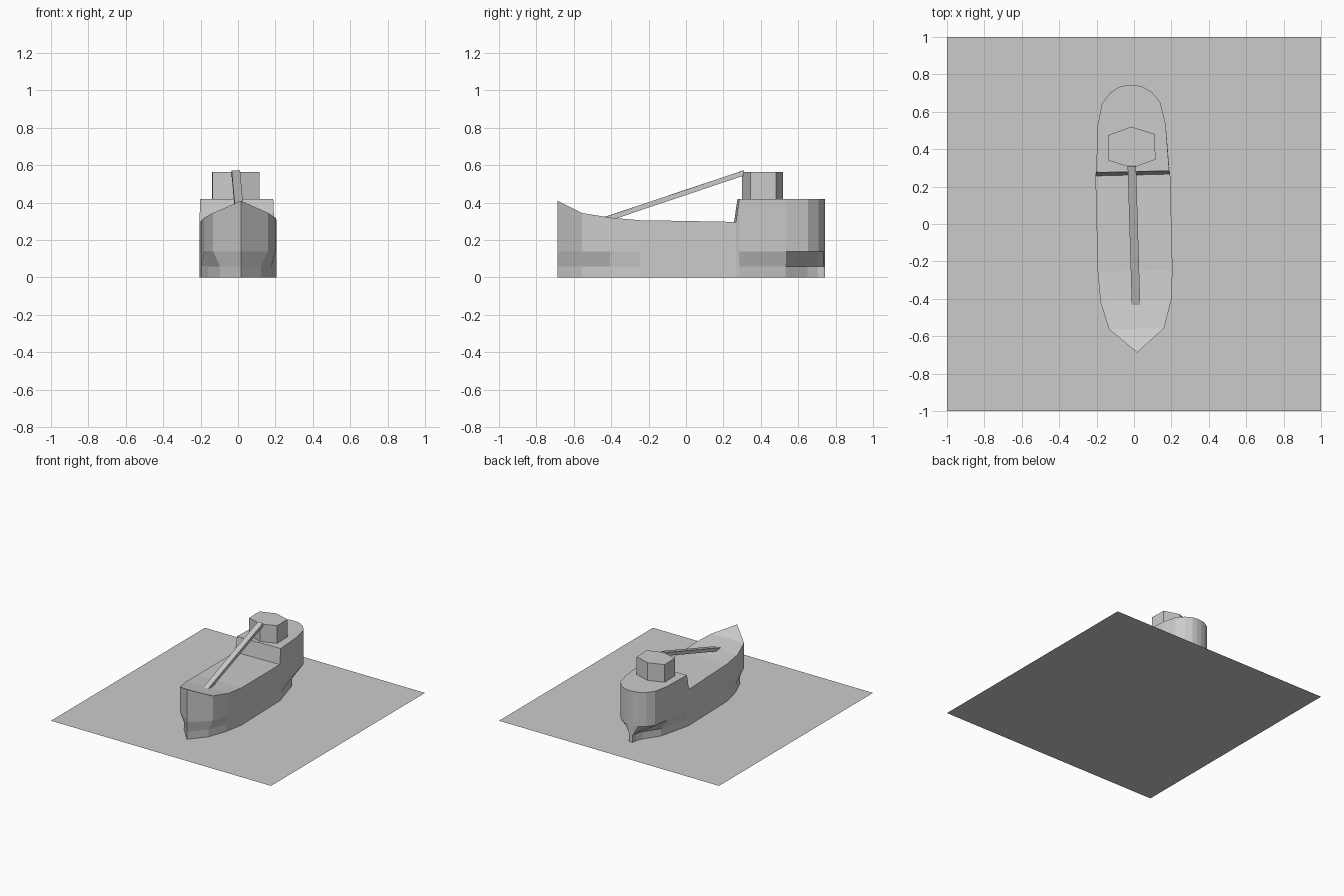
import bpy, bmesh, math
from mathutils import Vector, Matrix

if "Cube" in bpy.data.objects:
    bpy.data.objects.remove(bpy.data.objects["Cube"])

YAW = math.radians(1.4)  # the ship lies slightly turned on the water


def make(name, bm, yaw=YAW):
    bmesh.ops.remove_doubles(bm, verts=bm.verts, dist=0.0005)
    bmesh.ops.recalc_face_normals(bm, faces=bm.faces)
    bm.transform(Matrix.Rotation(yaw, 4, 'Z'))
    mesh = bpy.data.meshes.new(name)
    bm.to_mesh(mesh)
    bm.free()
    obj = bpy.data.objects.new(name, mesh)
    bpy.context.collection.objects.link(obj)
    return obj


# Water surface
bm = bmesh.new()
bmesh.ops.create_grid(bm, x_segments=1, y_segments=1, size=1)
make("water", bm, 0)

# Hull stations from bow to stern: y, upper half width, lower half width, deck height
stations = [
    (-0.688, 0.0, 0.0, 0.41),
    (-0.56, 0.147, 0.11, 0.345),
    (-0.41, 0.19, 0.168, 0.32),
    (-0.25, 0.2, 0.2, 0.306),
    (0.0, 0.2, 0.2, 0.302),
    (0.262, 0.2, 0.2, 0.297),
    (0.28, 0.195, 0.197, 0.42),
    (0.53, 0.182, 0.13, 0.42),
    (0.65, 0.155, 0.045, 0.42),
    (0.705, 0.11, 0.02, 0.42),
    (0.735, 0.06, 0.018, 0.42),
    (0.743, 0.02, 0.015, 0.42),
]
bm = bmesh.new()
rings = []
for y, up, low, top in stations:
    side = [(low, 0.0), (low, 0.06), (up, 0.14), (up, top)]
    ring = side + [(-x, z) for x, z in reversed(side)]
    rings.append([bm.verts.new((x, y, z)) for x, z in ring])
for a, b in zip(rings, rings[1:]):
    for i in range(7):
        bm.faces.new((a[i], a[i + 1], b[i + 1], b[i]))
# Stern closing faces
s = rings[-1]
for i in range(3):
    bm.faces.new((s[i], s[i + 1], s[6 - i], s[7 - i]))
make("hull", bm)

# Six-sided bridge on the aft deck
bm = bmesh.new()
outline = [(0, 0.11), (-0.125, 0.068), (-0.125, -0.068),
           (0, -0.11), (0.125, -0.068), (0.125, 0.068)]
face = bm.faces.new([bm.verts.new((x - 0.002, y + 0.41, 0.42)) for x, y in outline])
ext = bmesh.ops.extrude_face_region(bm, geom=[face], use_keep_orig=True)
bmesh.ops.translate(bm, vec=(0, 0, 0.145),
                    verts=[v for v in ext["geom"] if isinstance(v, bmesh.types.BMVert)])
make("bridge", bm)

# Slanted boom from the bridge roof down to the foredeck
start, end = Vector((0, -0.43, 0.311)), Vector((-0.004, 0.312, 0.56))
axis = end - start
bm = bmesh.new()
bmesh.ops.create_cube(bm, size=1)
bm.transform(Matrix.Translation((start + end) / 2)
             @ axis.to_track_quat('Y', 'Z').to_matrix().to_4x4()
             @ Matrix.Diagonal((0.045, axis.length, 0.027, 1)))
make("boom", bm)
